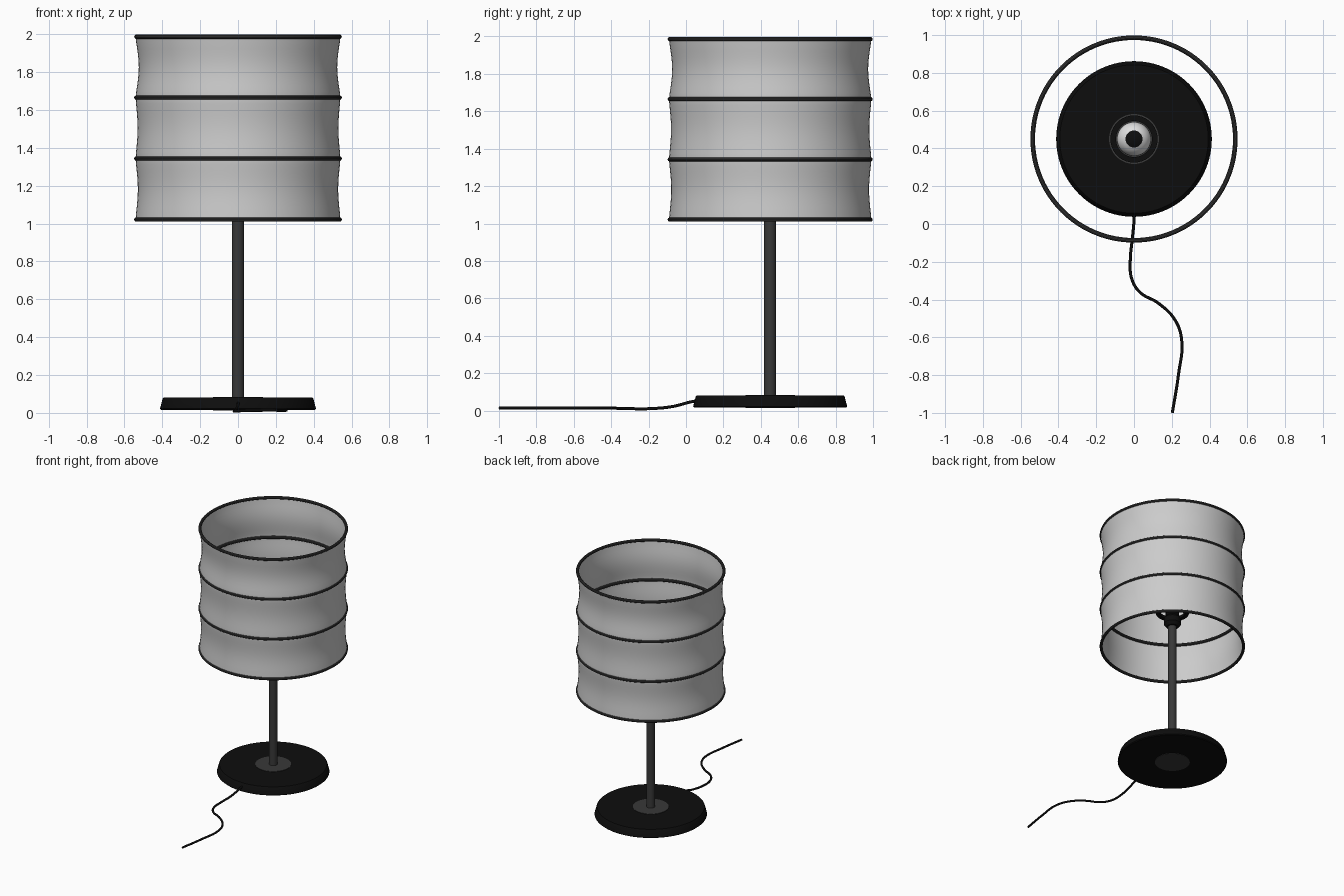
import bpy, math
from mathutils import Vector

if "Cube" in bpy.data.objects:
    bpy.data.objects.remove(bpy.data.objects["Cube"], do_unlink=True)

AXIS_Y = 0.45


def material(name, value, rough=0.6):
    m = bpy.data.materials.new(name)
    m.use_nodes = True
    col = (value, value, value, 1)
    m.diffuse_color = col
    bsdf = m.node_tree.nodes["Principled BSDF"]
    bsdf.inputs["Base Color"].default_value = col
    bsdf.inputs["Roughness"].default_value = rough
    return m


FABRIC = material("shade_fabric_grey", 0.6)
METAL = material("dark_grey_metal", 0.04)
BLACK = material("black_plastic", 0.004)
GLASS = material("bulb_white", 0.75)


def lathe(name, profile, mat, steps=64, closed=False):
    """Revolve (radius, height) points around the lamp axis."""
    verts, faces = [], []
    n = len(profile)
    for i in range(steps):
        a = 2 * math.pi * i / steps
        verts += [(r * math.cos(a), r * math.sin(a), z) for r, z in profile]
    for i in range(steps):
        j = (i + 1) % steps
        for k in range(n if closed else n - 1):
            l = (k + 1) % n
            faces.append((i * n + k, j * n + k, j * n + l, i * n + l))
    mesh = bpy.data.meshes.new(name)
    mesh.from_pydata(verts, [], faces)
    mesh.materials.append(mat)
    obj = bpy.data.objects.new(name, mesh)
    bpy.context.collection.objects.link(obj)
    obj.location.y = AXIS_Y
    bpy.ops.object.select_all(action="DESELECT")
    obj.select_set(True)
    bpy.context.view_layer.objects.active = obj
    # Merge the points on the axis
    bpy.ops.object.mode_set(mode="EDIT")
    bpy.ops.mesh.select_all(action="SELECT")
    bpy.ops.mesh.remove_doubles(threshold=0.0001)
    if not name.startswith("lampshade"):
        bpy.ops.mesh.normals_make_consistent(inside=False)
    bpy.ops.object.mode_set(mode="OBJECT")
    bpy.ops.object.shade_smooth_by_angle(angle=math.radians(35))
    return obj


def hoop(name, radius, z, thick, mat):
    pts = [(radius + thick * math.cos(t * math.pi / 5),
            z + thick * math.sin(t * math.pi / 5)) for t in range(10)]
    return lathe(name, pts, mat, 96, closed=True)


# Base with centre plates above and below
lathe("base", [(0, 0.016), (0.405, 0.016), (0.412, 0.022), (0.398, 0.075),
               (0.393, 0.08), (0, 0.08)], BLACK, 96)
lathe("base_top_plate", [(0, 0.078), (0.132, 0.078), (0.132, 0.083), (0, 0.083)], METAL)
lathe("base_bottom_plate", [(0, 0.013), (0.132, 0.013), (0.132, 0.018), (0, 0.018)], METAL)

# Pole
lathe("pole", [(0, 0.08), (0.032, 0.08), (0.032, 1.21), (0, 1.21)], METAL, 32)

# Bulb socket, its collar and the bulb
lathe("socket", [(0, 1.19), (0.045, 1.19), (0.065, 1.215), (0.065, 1.26),
                 (0.05, 1.28), (0.05, 1.36), (0, 1.36)], BLACK, 32)
lathe("socket_collar", [(0.095, 1.31), (0.125, 1.31), (0.125, 1.335), (0.095, 1.335)],
      BLACK, closed=True)
lathe("bulb", [(0.04, 1.35), (0.05, 1.39)] +
      [(0.09 * math.cos(a), 1.47 + 0.09 * math.sin(a))
       for a in (math.radians(d) for d in range(-50, 61, 10))], GLASS, 40)
lathe("bulb_cap", [(0.09 * math.cos(a), 1.47 + 0.09 * math.sin(a))
                   for a in (math.radians(d) for d in range(60, 91, 6))], BLACK, 40)

# Shade: fabric drawn in between four hoops
hoops = [1.021, 1.343, 1.665, 1.986]
waists = [0.012, 0.011, 0.017]
profile = []
for low, high, waist in zip(hoops, hoops[1:], waists):
    for s in range(10):
        t = s / 10
        profile.append((0.541 - waist * math.sin(math.pi * t) ** 1.3,
                        low + (high - low) * t))
profile.append((0.541, hoops[-1]))
lathe("lampshade", profile, FABRIC, 96)
for number, z in enumerate(hoops, 1):
    hoop(f"shade_hoop_{number}", 0.537, z, 0.0115, METAL)

# Power cord
path = [(0, 0.07, 0.055), (0, 0.02, 0.045), (-0.008, -0.07, 0.022),
        (-0.02, -0.2, 0.01), (-0.012, -0.29, 0.01), (0.03, -0.36, 0.012),
        (0.13, -0.42, 0.014), (0.215, -0.505, 0.014), (0.252, -0.61, 0.014),
        (0.235, -0.8, 0.014), (0.203, -1.0, 0.014)]
curve = bpy.data.curves.new("power_cord", "CURVE")
curve.dimensions = "3D"
curve.bevel_depth = 0.008
curve.bevel_resolution = 2
curve.use_fill_caps = True
curve.resolution_u = 8
spline = curve.splines.new("BEZIER")
spline.bezier_points.add(len(path) - 1)
for point, co in zip(spline.bezier_points, path):
    point.co = Vector(co)
    point.handle_left_type = point.handle_right_type = "AUTO"
curve.materials.append(BLACK)
bpy.context.collection.objects.link(bpy.data.objects.new("power_cord", curve))
